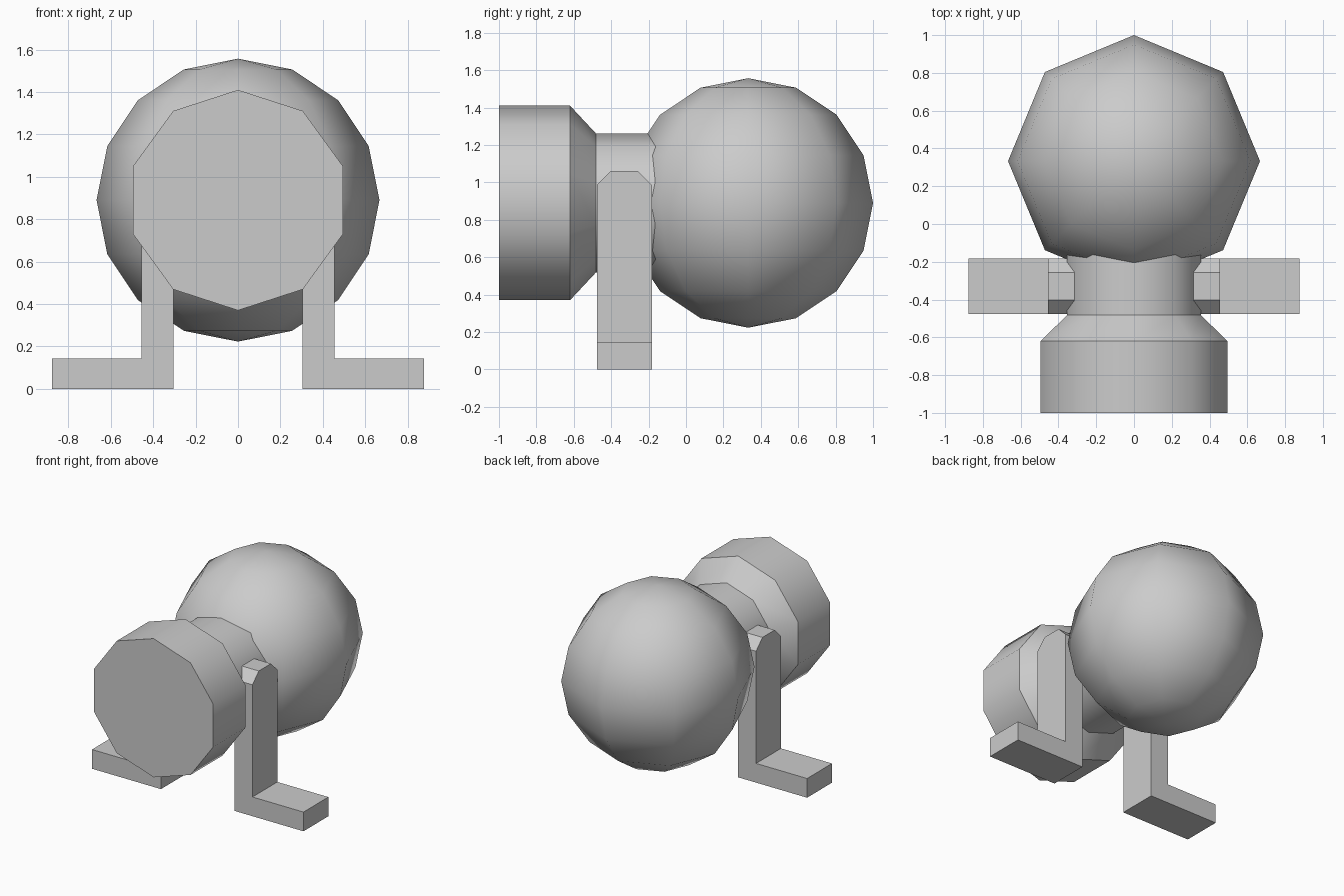
import bpy, bmesh, math

if "Cube" in bpy.data.objects:
    bpy.data.objects.remove(bpy.data.objects["Cube"])

AXIS_Z = 0.89


def make_object(name, bm):
    bmesh.ops.recalc_face_normals(bm, faces=bm.faces[:])
    mesh = bpy.data.meshes.new(name)
    bm.to_mesh(mesh)
    bm.free()
    obj = bpy.data.objects.new(name, mesh)
    bpy.context.collection.objects.link(obj)
    return obj


# Round body: low-poly sphere, smooth shaded
bm = bmesh.new()
bmesh.ops.create_uvsphere(bm, u_segments=8, v_segments=8, radius=0.667)
for f in bm.faces:
    f.smooth = True
body = make_object("round_body", bm)
body.location = (0, 0.333, AXIS_Z)

# Stepped ten-sided barrel along y: (y, radius) rings, last ring hidden in the body
rings = [(-1.0, 0.52), (-0.62, 0.52), (-0.482, 0.372), (-0.1, 0.372)]
SIDES = 10
bm = bmesh.new()
loops = []
for y, r in rings:
    angles = [2 * math.pi * i / SIDES for i in range(SIDES)]
    loops.append([bm.verts.new((r * math.sin(a), y, AXIS_Z + r * math.cos(a))) for a in angles])
for a, b in zip(loops, loops[1:]):
    for i in range(SIDES):
        j = (i + 1) % SIDES
        bm.faces.new((a[i], a[j], b[j], b[i]))
bm.faces.new(loops[0])
bm.faces.new(loops[-1])
barrel = make_object("barrel", bm)
bpy.context.view_layer.objects.active = barrel
barrel.select_set(True)
bpy.ops.object.shade_smooth_by_angle(angle=math.radians(40))

# L-shaped support brackets with chamfered tops, one per side
profile = [(0.305, 0), (0.877, 0), (0.877, 0.144), (0.454, 0.144), (0.454, 1.06), (0.305, 1.06)]
Y_FRONT, Y_BACK = -0.477, -0.182
for side, sign in (("right", 1), ("left", -1)):
    bm = bmesh.new()
    face = bm.faces.new([bm.verts.new((sign * x, Y_FRONT, z)) for x, z in profile])
    ext = bmesh.ops.extrude_face_region(bm, geom=[face])
    moved = [v for v in ext["geom"] if isinstance(v, bmesh.types.BMVert)]
    bmesh.ops.translate(bm, verts=moved, vec=(0, Y_BACK - Y_FRONT, 0))
    bmesh.ops.recalc_face_normals(bm, faces=bm.faces[:])
    top_edges = [e for e in bm.edges
                 if all(v.co.z > 1.05 for v in e.verts)
                 and abs(e.verts[0].co.y - e.verts[1].co.y) < 1e-4]
    bmesh.ops.bevel(bm, geom=top_edges, offset=0.075, segments=1, affect='EDGES')
    make_object(side + "_bracket", bm)
